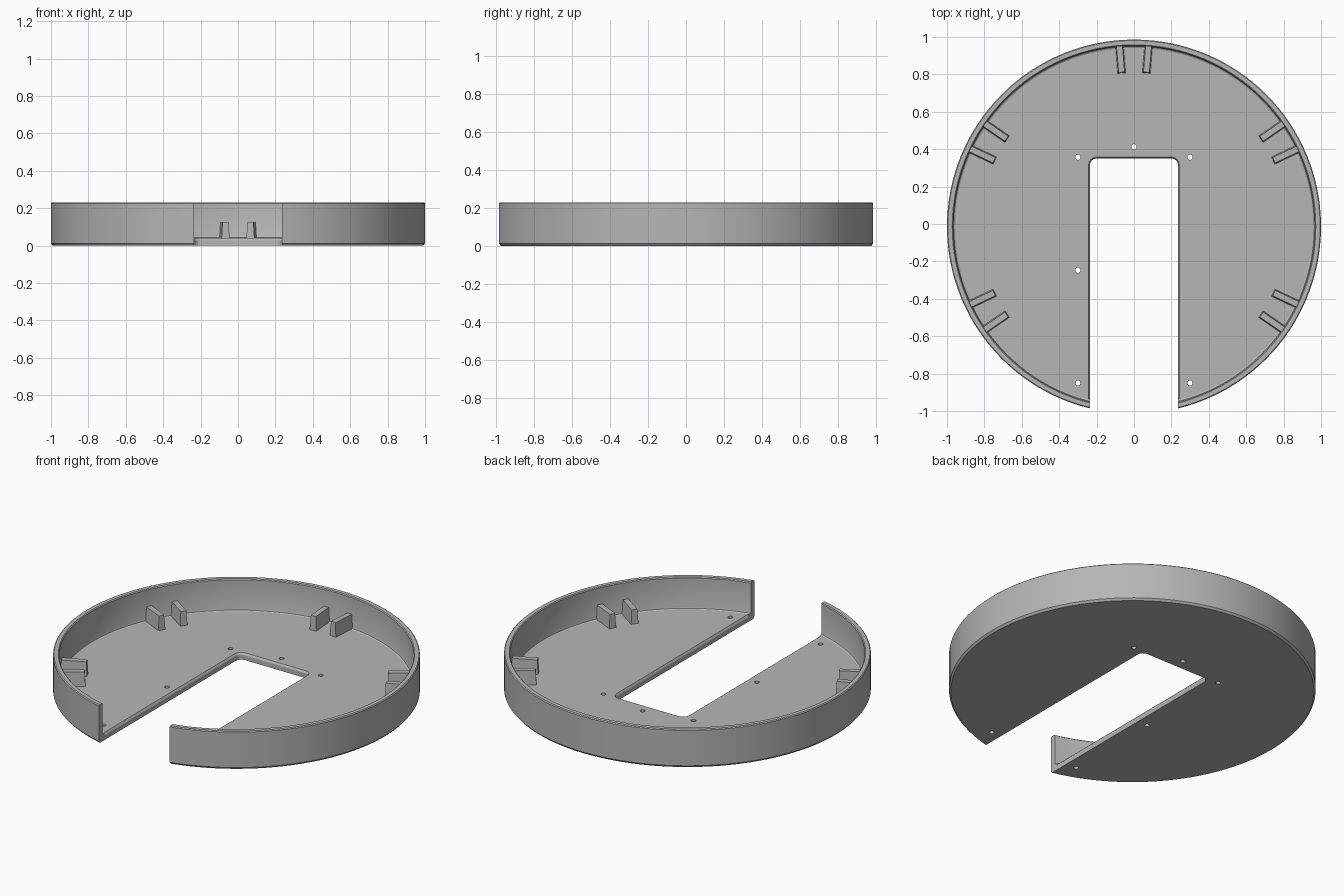
import bpy, bmesh, math
from mathutils import Matrix, Vector

if "Cube" in bpy.data.objects:
    bpy.data.objects.remove(bpy.data.objects["Cube"])

CY = -0.014          # centre of the round tray along y
FLOOR = 0.04         # top of the floor plate
SLOT_X, SLOT_Y, SLOT_R = 0.235, 0.35, 0.035

grey = bpy.data.materials.new("plain grey")
grey.diffuse_color = (0.47, 0.47, 0.47, 1)
grey.use_nodes = True
grey.node_tree.nodes["Principled BSDF"].inputs["Base Color"].default_value = grey.diffuse_color


def make_object(name, bm):
    bmesh.ops.recalc_face_normals(bm, faces=bm.faces[:])
    mesh = bpy.data.meshes.new(name)
    bm.to_mesh(mesh)
    bm.free()
    mesh.materials.append(grey)
    ob = bpy.data.objects.new(name, mesh)
    bpy.context.collection.objects.link(ob)
    return ob


def loft(name, rings):
    """Closed solid through rings with equal point counts."""
    bm = bmesh.new()
    loops = [[bm.verts.new(p) for p in ring] for ring in rings]
    n = len(loops[0])
    for a, b in zip(loops, loops[1:]):
        for i in range(n):
            j = (i + 1) % n
            bm.faces.new((a[i], a[j], b[j], b[i]))
    bm.faces.new(loops[0][::-1])
    bm.faces.new(loops[-1])
    return make_object(name, bm)


def circle(r, z, n, x=0, y=CY):
    return [(x + r * math.cos(2 * math.pi * i / n),
             y + r * math.sin(2 * math.pi * i / n), z) for i in range(n)]


def slot_ring(grow, z, front):
    """Slot outline, rounded at its two back corners."""
    pts = [(-SLOT_X - grow, front, z), (SLOT_X + grow, front, z)]
    for cx, start in ((SLOT_X - SLOT_R, 0), (SLOT_R - SLOT_X, 90)):
        for k in range(7):
            a = math.radians(start + 15 * k)
            r = SLOT_R + grow
            pts.append((cx + r * math.cos(a), SLOT_Y - SLOT_R + r * math.sin(a), z))
    return pts


def cut(target, cutter):
    mod = target.modifiers.new("cut", 'BOOLEAN')
    mod.operation, mod.solver, mod.object = 'DIFFERENCE', 'EXACT', cutter
    bpy.context.view_layer.objects.active = target
    bpy.ops.object.modifier_apply(modifier=mod.name)
    bpy.data.objects.remove(cutter, do_unlink=True)


# Round tray: floor plate and wall from one turned profile
profile = [(0.99, 0), (1, 0.012), (1, 0.225), (0.995, 0.23), (0.972, 0.23),
           (0.967, 0.225), (0.967, 0.052), (0.964, 0.044), (0.956, FLOOR)]
tray = loft("tray", [circle(r, z, 128) for r, z in profile])

# Open slot running to the front, with a bevelled floor edge
cut(tray, loft("slot_cutter", [slot_ring(0, z, -1.2) for z in (-0.1, 0.4)]))
cut(tray, loft("slot_bevel_cutter", [slot_ring(-0.001, 0.027, -0.935),
                                     slot_ring(0.009, 0.042, -0.935)]))

# Screw holes through the floor
for x, y in ((-0.3, 0.357), (0.3, 0.357), (0, 0.413),
             (-0.3, -0.247), (-0.3, -0.85), (0.3, -0.85)):
    cut(tray, loft("hole_cutter", [circle(0.014, z, 20, x, y) for z in (-0.05, 0.1)]))

bpy.ops.object.select_all(action='DESELECT')
tray.select_set(True)
bpy.context.view_layer.objects.active = tray
bpy.ops.object.shade_smooth_by_angle(angle=math.radians(25))

# Pairs of slightly tapered ribs against the wall
for pair, centre in enumerate((90, 30, 150, -30, 210)):
    for side in (-1, 1):
        turn = (Matrix.Translation((0, CY, 0)) @
                Matrix.Rotation(math.radians(centre + side * 4.6), 4, 'Z'))
        rings = []
        for z, half, inner in ((FLOOR - 0.01, 0.022, 0.823), (0.125, 0.016, 0.828)):
            rings.append([turn @ Vector(p) for p in (
                (inner, -half, z), (0.975, -half, z),
                (0.975, half, z), (inner, half, z))])
        loft(f"rib_{pair + 1}_{'right' if side < 0 else 'left'}", rings)
